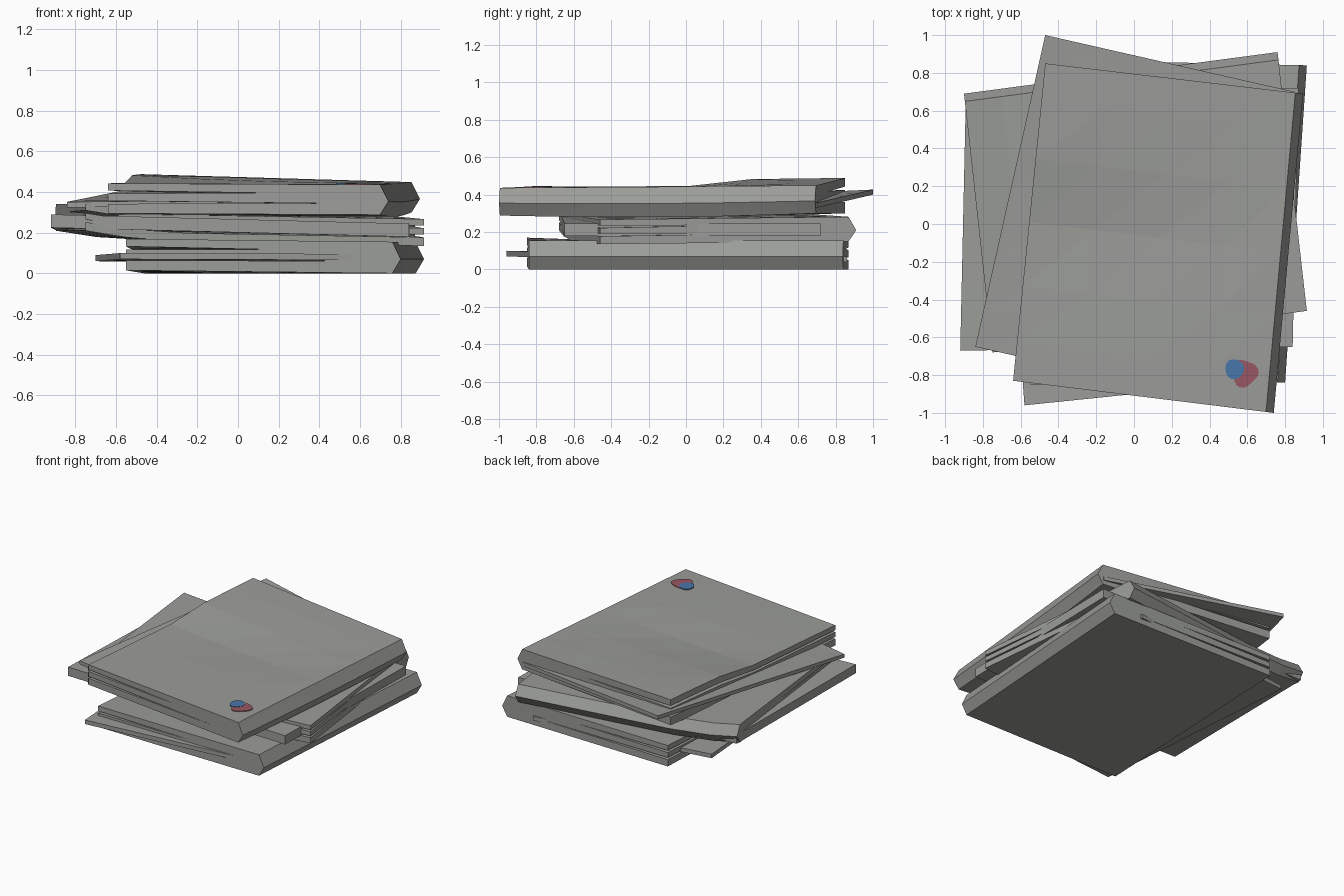
import bpy, bmesh, math

if "Cube" in bpy.data.objects:
    bpy.data.objects.remove(bpy.data.objects["Cube"])


def material(name, rgb):
    m = bpy.data.materials.new(name)
    m.diffuse_color = (*rgb, 1)
    m.use_nodes = True
    m.node_tree.nodes["Principled BSDF"].inputs["Base Color"].default_value = m.diffuse_color
    return m


GREY = material("grey_paper", (0.33, 0.337, 0.318))
RED = material("muted_red", (0.32, 0.095, 0.125))
BLUE = material("muted_blue", (0.065, 0.18, 0.40))

# cross-sections: u runs from the page edge (0) to the spine (1), t is height (0..1)
MAGAZINE = [(0, 0), (0.97, 0), (1, 0.45), (0.97, 1), (0, 1), (0, 0.76),
            (0.55, 0.71), (0, 0.66), (0, 0.42), (0.8, 0.37), (0, 0.32)]
SHEET = [(0, 0), (1, 0), (1, 1), (0, 1)]
BREAKS = (0.25, 0.5, 0.75)


def step(a, b, x):
    x = max(0, min(1, (x - a) / (b - a)))
    return x * x * (3 - 2 * x)


def refine(profile):
    """Add points at the bend lines so the slab can curl."""
    out = []
    for (u0, t0), (u1, t1) in zip(profile, profile[1:] + profile[:1]):
        out.append((u0, t0))
        cuts = [b for b in BREAKS if min(u0, u1) < b < max(u0, u1)]
        for b in sorted(cuts, reverse=u1 < u0):
            f = (b - u0) / (u1 - u0)
            out.append((b, t0 + (t1 - t0) * f))
    return out


def blend(q, u, v):
    return (q[0] * (1 - u) + q[1] * u) * (1 - v) + (q[3] * (1 - u) + q[2] * u) * v


def slab(name, corners, heights, thick, profile, warp=lambda u, v, t: 0):
    """Sweep a profile over a four-cornered outline with a curl in height."""
    bm = bmesh.new()
    prof = refine(profile)
    rings = []
    for v in (0, 0.12, 0.3, 0.5, 0.7, 0.88, 1):
        rings.append([bm.verts.new((blend([c[0] for c in corners], u, v),
                                    blend([c[1] for c in corners], u, v),
                                    blend(heights, u, v) + t * thick + warp(u, v, t)))
                      for u, t in prof])
    n = len(prof)
    for a, b in zip(rings, rings[1:]):
        for i in range(n):
            j = (i + 1) % n
            bm.faces.new((a[i], a[j], b[j], b[i]))
    bm.faces.new(rings[0][::-1])
    bm.faces.new(rings[-1])
    bmesh.ops.recalc_face_normals(bm, faces=bm.faces)
    bmesh.ops.triangulate(bm, faces=bm.faces)
    finish(name, bm, GREY)


def finish(name, bm, mat):
    me = bpy.data.meshes.new(name)
    bm.to_mesh(me)
    bm.free()
    me.materials.append(mat)
    bpy.context.collection.objects.link(bpy.data.objects.new(name, me))


def spot(name, mat, x, y, rx, ry, z, wobble):
    """Thin painted blot on the top cover."""
    bm = bmesh.new()
    pts = []
    for i in range(20):
        a = math.tau * i / 20
        r = 1 + wobble * math.sin(3 * a + 1)
        pts.append((x + rx * r * math.cos(a), y + ry * r * math.sin(a)))
    lo = [bm.verts.new((px, py, z - 0.007)) for px, py in pts]
    hi = [bm.verts.new((px, py, z)) for px, py in pts]
    bm.faces.new(lo[::-1])
    bm.faces.new(hi)
    for i in range(20):
        j = (i + 1) % 20
        bm.faces.new((lo[i], lo[j], hi[j], hi[i]))
    finish(name, bm, mat)


# bottom magazine with a loose sheet
slab("bottom_magazine",
     [(-0.55, -0.85), (0.80, -0.84), (0.915, 0.84), (-0.46, 0.87)],
     [0.015, 0, 0, 0.0], 0.155, MAGAZINE,
     lambda u, v, t: -0.015 * t * math.sin(math.pi * v) * (1 - u))
slab("bottom_loose_sheet",
     [(-0.58, -0.96), (0.78, -0.82), (0.65, 0.86), (-0.70, 0.70)],
     [0.07, 0.065, 0.04, 0.06], 0.03, SHEET)

# middle magazine turned a quarter, its spine at the back
slab("middle_magazine",
     [(-0.75, -0.68), (-0.90, 0.69), (0.76, 0.91), (0.915, -0.46)],
     [0.165, 0.165, 0.15, 0.135], 0.132, MAGAZINE,
     lambda u, v, t: 0.045 * step(0.2, 0, v))
slab("middle_loose_sheets",
     [(-0.92, -0.67), (-0.89, 0.68), (0.87, 0.72), (0.84, -0.65)],
     [0.225, 0.21, 0.18, 0.18], 0.065, SHEET)

# top magazine with a curled cover and a loose sheet
slab("top_magazine",
     [(-0.64, -0.83), (0.74, -1.0), (0.895, 0.69), (-0.47, 0.85)],
     [0.295, 0.288, 0.30, 0.30], 0.148, MAGAZINE,
     lambda u, v, t: t * (0.04 * (1 - u) * step(0.5, 0.75, v)
                          - 0.014 * step(0.25, 0.5, v) * step(0.95, 0.6, v)
                          * math.sin(math.pi * min(1, u / 0.97)))
     - 0.015 * (1 - t) * math.sin(math.pi * v))
slab("top_loose_sheet",
     [(-0.84, -0.65), (0.49, -0.95), (0.85, 0.70), (-0.47, 1.0)],
     [0.325, 0.33, 0.33, 0.40], 0.027, SHEET)

# painted blots on the top cover
spot("red_blot", RED, 0.585, -0.79, 0.068, 0.072, 0.443, 0.12)
spot("blue_blot", BLUE, 0.532, -0.768, 0.05, 0.053, 0.445, 0.04)
